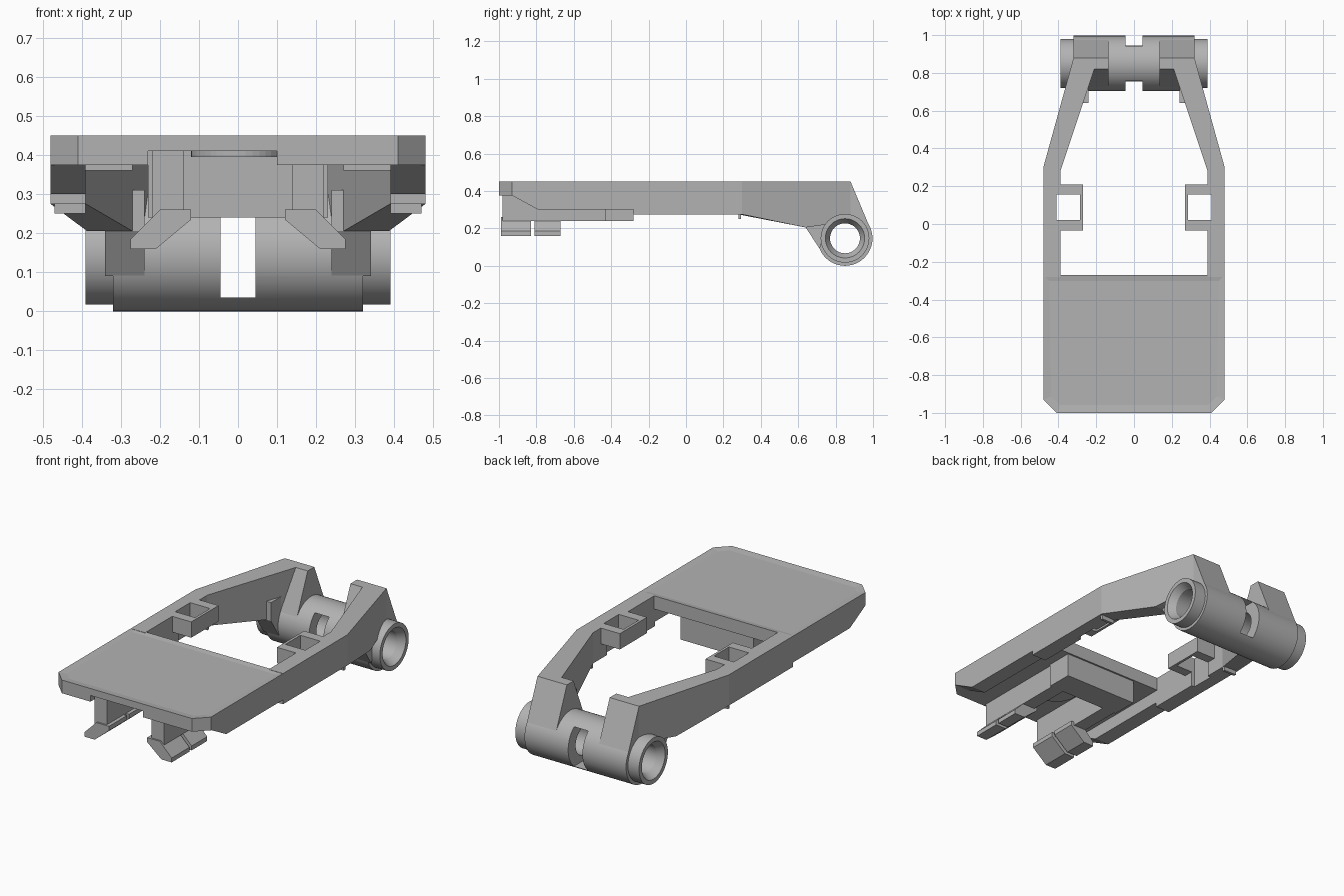
import bpy, bmesh, math
from mathutils import Matrix, Vector

cube = bpy.data.objects.get("Cube")
if cube:
    bpy.data.objects.remove(cube, do_unlink=True)

grey = bpy.data.materials.new("plain grey")
grey.use_nodes = True
grey.diffuse_color = (0.45, 0.45, 0.45, 1)
grey.node_tree.nodes["Principled BSDF"].inputs["Base Color"].default_value = (0.45, 0.45, 0.45, 1)


def finish(name, bm):
    bmesh.ops.recalc_face_normals(bm, faces=bm.faces)
    mesh = bpy.data.meshes.new(name)
    bm.to_mesh(mesh)
    bm.free()
    mesh.materials.append(grey)
    obj = bpy.data.objects.new(name, mesh)
    bpy.context.collection.objects.link(obj)
    return obj


def loft(name, lower, upper):
    """Solid between two matching outlines."""
    bm = bmesh.new()
    a = [bm.verts.new(p) for p in lower]
    b = [bm.verts.new(p) for p in upper]
    bm.faces.new(a)
    bm.faces.new(b)
    for i in range(len(a)):
        j = (i + 1) % len(a)
        bm.faces.new((a[i], a[j], b[j], b[i]))
    return finish(name, bm)


def plan(name, pts, z0, z1):
    """Extrude an xy outline; z0 may be one height per point."""
    low = z0 if isinstance(z0, list) else [z0] * len(pts)
    return loft(name, [(x, y, z) for (x, y), z in zip(pts, low)], [(x, y, z1) for x, y in pts])


def side(name, pts, x0, x1):
    return loft(name, [(x0, y, z) for y, z in pts], [(x1, y, z) for y, z in pts])


def box(name, x, y, z):
    return plan(name, [(x[0], y[0]), (x[1], y[0]), (x[1], y[1]), (x[0], y[1])], z[0], z[1])


# Front plate with clipped corners, a shallow inset panel and an open channel below
top = plan("front_plate", [(-.41, -1), (.41, -1), (.48, -.93), (.48, -.27), (-.48, -.27), (-.48, -.93)], .41, .45)
bm = bmesh.new()
bm.from_mesh(top.data)
panel = [max(bm.faces, key=lambda f: f.normal.z)]
bmesh.ops.inset_region(bm, faces=panel, thickness=.045)
bmesh.ops.translate(bm, verts=panel[0].verts, vec=(0, 0, -.005))
bm.to_mesh(top.data)
bm.free()
plan("plate_underside", [(-.41, -1), (-.23, -1), (-.23, -.43), (.1, -.43), (.1, -1), (.41, -1),
                         (.48, -.93), (.48, -.27), (-.48, -.27), (-.48, -.93)], .375, .41)

# Raised disc and cross bar under the plate
disc = bmesh.new()
bmesh.ops.create_cone(disc, cap_ends=True, segments=40, radius1=.12, radius2=.12, depth=.02,
                      matrix=Matrix.Translation((0, -.65, .405)))
finish("underside_disc", disc)
side("cross_bar", [(-.43, .24), (-.28, .24), (-.28, .38), (-.43, .38)], -.23, .23)

for s, tag in ((1, "left"), (-1, "right")):
    def mir(pts):
        return [(s * x, y) for x, y in pts]

    # Under-plate rail and main side rail
    side(tag + "_plate_rail", [(-.93, .376), (-.79, .3), (-.28, .3), (-.28, .376)], s * .39, s * .48)
    plan(tag + "_side_rail", mir([(.39, -.28), (.39, .02), (.41, .02), (.41, .155), (.39, .155),
                                  (.39, .28), (.48, .3), (.48, -.28)]), .275, .45)
    plan(tag + "_socket", mir([(.39, -.035), (.27, -.035), (.27, .21), (.39, .21), (.39, .155),
                               (.285, .155), (.285, .02), (.39, .02)]), .36, .45)
    box(tag + "_rail_nub", (s * .39, s * .47), (.28, .295), (.25, .28))

    # Converging arm that carries the hinge
    plan(tag + "_arm", mir([(.39, .28), (.48, .3), (.386, .64), (.27, .64)]), [.275, .275, .205, .205], .45)
    plan(tag + "_arm_end", mir([(.27, .64), (.386, .64), (.32, .88), (.21, .82)]), [.205, .205, .24, .24], .45)
    side(tag + "_hinge_block", [(.82, .45), (.88, .45), (.985, .2), (.93, .24), (.85, .25), (.77, .24), (.715, .2)],
         s * .135, s * .32)
    side(tag + "_gusset", [(.64, .205), (.64, .31), (.8, .31), (.8, .24), (.74, .18), (.715, .09)], s * .24, s * .34)

    # Leg and outward-flared hooks below the plate
    side(tag + "_leg", [(-.98, .24), (-.28, .24), (-.28, .41), (-.98, .41)], s * .14, s * .22)
    foot = [(.12, .26), (.2, .26), (.275, .185), (.275, .16), (.21, .16), (.12, .235)]
    for n, (y0, y1) in enumerate(((-.99, -.83), (-.81, -.67))):
        loft("%s_hook_%d" % (tag, n + 1), [(s * x, y0, z) for x, z in foot], [(s * x, y1, z) for x, z in foot])

# Hollow hinge barrel with stepped ends, turned around the x axis
half = [(.147, .32), (.13, .32), (.13, .39), (.105, .39), (.08, .35)]
profile = half + [(r, -x) for r, x in reversed(half)]
bm = bmesh.new()
ring = [bm.verts.new((x, .85, .147 + r)) for r, x in profile]
edges = [bm.edges.new((ring[i], ring[(i + 1) % len(ring)])) for i in range(len(ring))]
bmesh.ops.spin(bm, geom=ring + edges, cent=(0, .85, .147), axis=(1, 0, 0), angle=math.tau,
               steps=48, use_merge=True)
bmesh.ops.remove_doubles(bm, verts=bm.verts, dist=.0001)
barrel = finish("hinge_barrel", bm)

# Slot through the middle of the barrel
cutter = box("slot_cutter", (-.045, .045), (.6, 1.1), (.035, .26))
cutter.hide_render = True
cutter.hide_viewport = True
cut = barrel.modifiers.new("slot", "BOOLEAN")
cut.operation = "DIFFERENCE"
cut.solver = "EXACT"
cut.object = cutter
bpy.context.view_layer.objects.active = barrel
barrel.select_set(True)
bpy.ops.object.modifier_apply(modifier=cut.name)
bpy.data.objects.remove(cutter, do_unlink=True)
bpy.ops.object.shade_smooth_by_angle(angle=math.radians(30))
